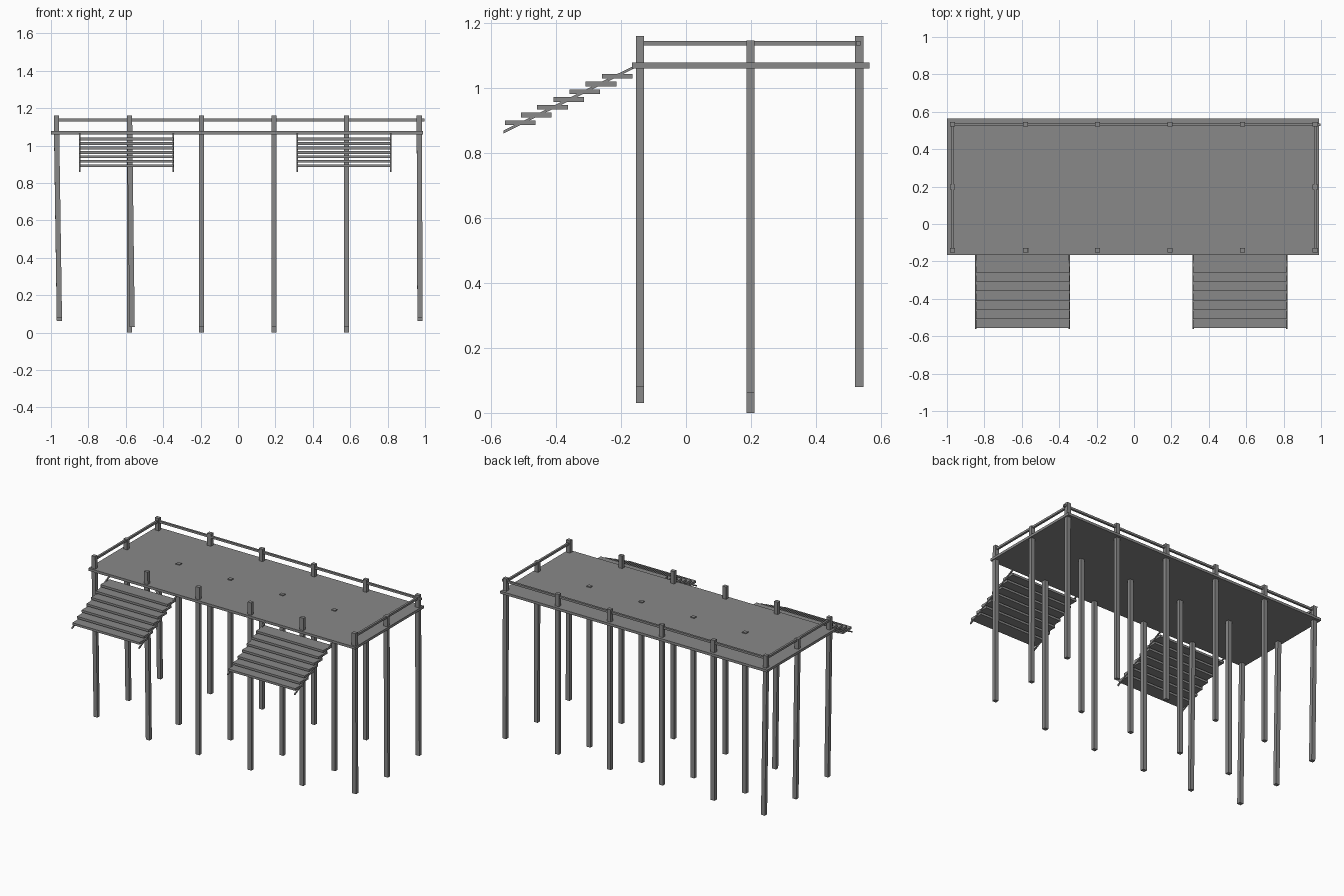
import bpy
import bmesh
from mathutils import Vector

cube = bpy.data.objects.get("Cube")
if cube:
    bpy.data.objects.remove(cube, do_unlink=True)

# One grey timber colour
grey = bpy.data.materials.new("weathered grey")
grey.use_nodes = True
tone = (0.25, 0.25, 0.25, 1)
grey.diffuse_color = tone
grey.node_tree.nodes["Principled BSDF"].inputs["Base Color"].default_value = tone


def box(name, low, high, lean=0, rise=0):
    """Box between two corners; lean shifts the foot in x, rise lifts the back end in z."""
    low, high = Vector(low), Vector(high)
    bm = bmesh.new()
    bmesh.ops.create_cube(bm, size=1)
    for v in bm.verts:
        foot, back = v.co.z < 0, v.co.y > 0
        v.co = (low + high) / 2 + v.co * (high - low)
        if foot:
            v.co.x += lean
        if back:
            v.co.z += rise
    mesh = bpy.data.meshes.new(name)
    bm.to_mesh(mesh)
    bm.free()
    mesh.materials.append(grey)
    obj = bpy.data.objects.new(name, mesh)
    bpy.context.collection.objects.link(obj)
    return obj


# Platform
box("deck", (-1, -0.166, 1.06), (0.99, 0.564, 1.077))

# Posts: three rows of six, with uneven feet
columns = [-0.971, -0.58, -0.195, 0.193, 0.58, 0.969]
rows = {"front": -0.141, "middle": 0.198, "back": 0.533}
inner_foot = {"front": 0.03, "middle": 0.0, "back": 0.08}
outer_foot = {"front": 0.08, "middle": 0.062, "back": 0.08}
for row, y in rows.items():
    for i, x in enumerate(columns):
        outer = i in (0, 5)
        foot = (outer_foot if outer else inner_foot)[row]
        top = 1.16
        if row == "middle":
            top = 1.145 if outer else 1.083
        lean = 0.0
        if i == 0:
            lean = 0.016
        elif i == 1 and row == "front":
            lean = 0.014
        elif i == 5:
            lean = 0.004
        box(f"{row}_post_{i + 1}", (x - 0.014, y - 0.0125, foot),
            (x + 0.014, y + 0.0125, top), lean)

# Railings on the back and both sides
box("back_rail", (-0.975, 0.523, 1.13), (0.997, 0.537, 1.144))
for name, x in (("right_rail", -0.969), ("left_rail", 0.969)):
    box(name, (x - 0.007, -0.141, 1.13), (x + 0.007, 0.535, 1.144))

# Two flights of steps with sloping stringers
for side, left in (("right", -0.845), ("left", 0.316)):
    right = left + 0.5
    for n in range(7):
        y, z = -0.557 + n * 0.0497, 0.885 + n * 0.0238
        box(f"{side}_tread_{n + 1}", (left, y, z), (right, y + 0.094, z + 0.015))
    for edge, x in (("outer", left), ("inner", right)):
        box(f"{side}_{edge}_stringer", (x - 0.004, -0.562, 0.859),
            (x + 0.004, -0.16, 0.868), rise=0.2)
